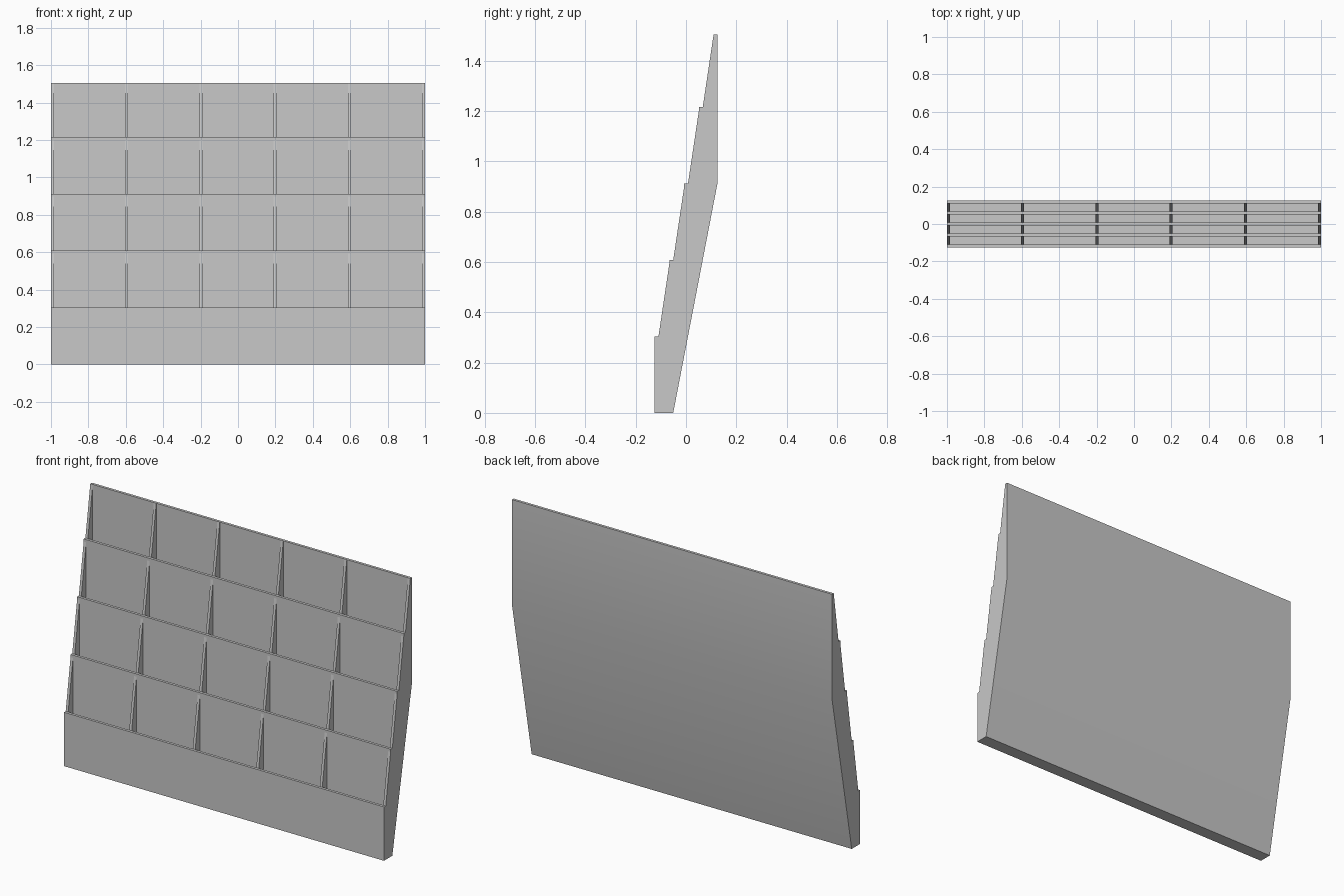
import bpy
import bmesh

if "Cube" in bpy.data.objects:
    bpy.data.objects.remove(bpy.data.objects["Cube"], do_unlink=True)

TIERS = 4
COLUMNS = 5
STEP_Z = 0.304       # rise between tiers
STEP_Y = 0.0587      # setback between tiers
FRONT = -0.125
SHEET = 0.0155       # panel and divider thickness
TOP = 1.505
RISE = TOP - TIERS * STEP_Z   # divider height above each lip

grey = bpy.data.materials.new("light grey")
grey.use_nodes = True
grey.diffuse_color = (0.58, 0.58, 0.58, 1)
grey.node_tree.nodes["Principled BSDF"].inputs["Base Color"].default_value = grey.diffuse_color


def extrude_profile(name, profile, x0, x1):
    """Solid with a (y, z) outline running from x0 to x1."""
    bm = bmesh.new()
    face = bm.faces.new([bm.verts.new((x0, y, z)) for y, z in profile])
    ext = bmesh.ops.extrude_face_region(bm, geom=[face])
    verts = [g for g in ext["geom"] if isinstance(g, bmesh.types.BMVert)]
    bmesh.ops.translate(bm, verts=verts, vec=(x1 - x0, 0, 0))
    bmesh.ops.recalc_face_normals(bm, faces=bm.faces)
    mesh = bpy.data.meshes.new(name)
    bm.to_mesh(mesh)
    bm.free()
    mesh.materials.append(grey)
    obj = bpy.data.objects.new(name, mesh)
    bpy.context.collection.objects.link(obj)
    return obj


def tier(k):
    """Front y, next sheet y, pocket floor z and lip z of a tier."""
    y = FRONT + k * STEP_Y
    return y, y + STEP_Y, k * STEP_Z + SHEET, (k + 1) * STEP_Z


# Stepped rack body with an open slot behind each lip
outline = [(FRONT, 0)]
for k in range(TIERS):
    y, y_next, floor, lip = tier(k)
    outline += [(y, lip), (y + SHEET, lip), (y + SHEET, floor), (y_next, floor)]
back = -FRONT
outline += [(FRONT + TIERS * STEP_Y, TOP), (back, TOP),
            (back, (TIERS - 1) * STEP_Z), (FRONT + STEP_Y + SHEET, 0)]
body = extrude_profile("rack_body", outline, -1, 1)

# Smooth over the shallow bend in the back
bpy.ops.object.select_all(action="DESELECT")
body.select_set(True)
bpy.context.view_layer.objects.active = body
bpy.ops.object.shade_smooth_by_angle(angle=0.52)

# Tapered dividers between the pockets and at both ends
pitch = (2 - SHEET) / COLUMNS
for k in range(TIERS):
    y, y_next, floor, lip = tier(k)
    wedge = [(y + SHEET, floor), (y + SHEET, lip), (y_next, lip + RISE), (y_next, floor)]
    for i in range(COLUMNS + 1):
        x = -1 + i * pitch
        extrude_profile(f"divider_tier_{k + 1}_{i + 1}", wedge, x, x + SHEET)
